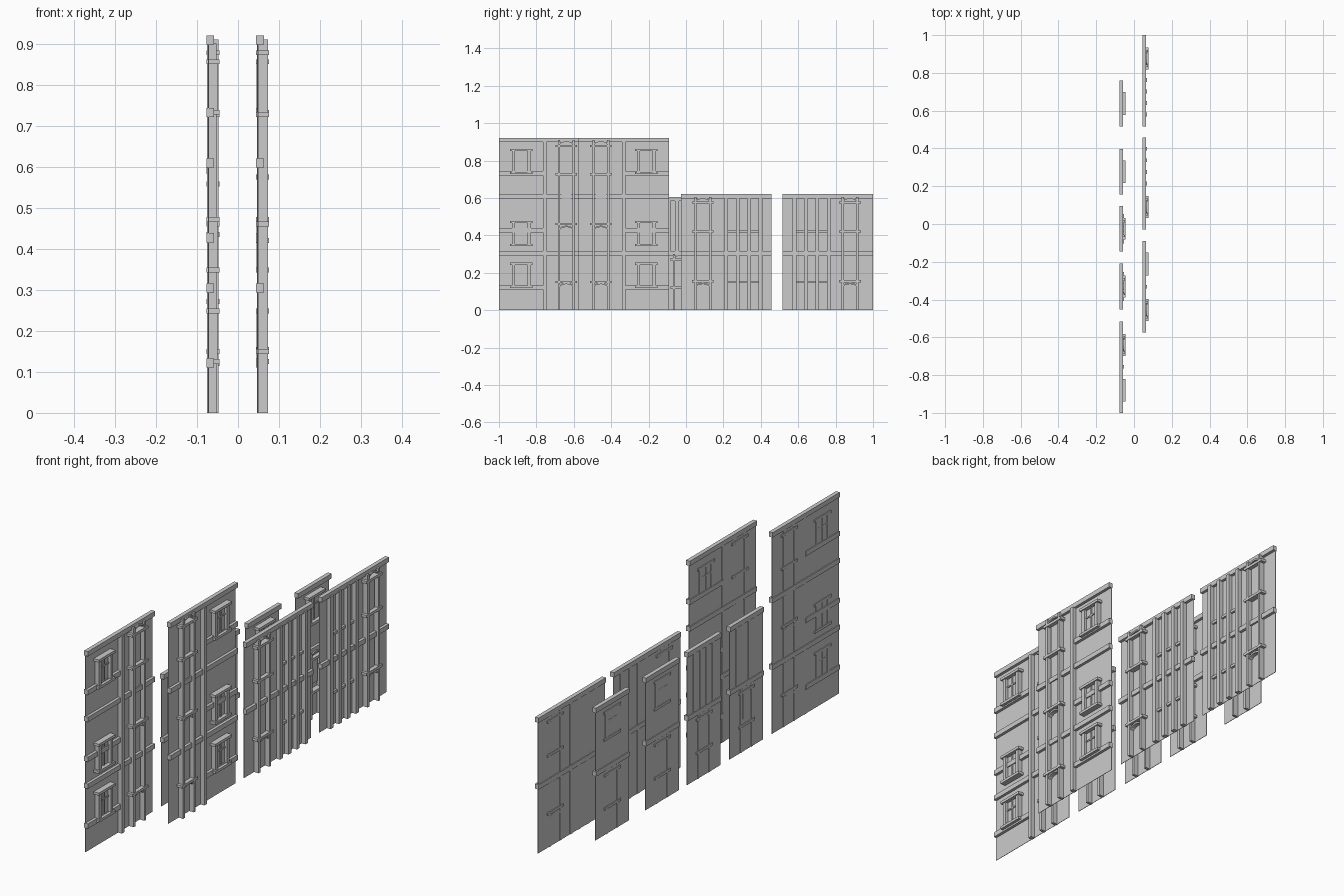
import bpy, bmesh, math
from mathutils import Matrix, Vector

cube = bpy.data.objects.get("Cube")
if cube:
    bpy.data.objects.remove(cube, do_unlink=True)

stone = bpy.data.materials.new("grey_stone")
stone.use_nodes = True
GREY = (0.6, 0.6, 0.6, 1)
stone.diffuse_color = GREY
stone.node_tree.nodes["Principled BSDF"].inputs["Base Color"].default_value = GREY


class Part:
    """Collects boxes and arches into one named object."""

    def __init__(self, name, x0):
        self.name, self.x0, self.bm = name, x0, bmesh.new()

    def box(self, depth, y, z):
        lo = Vector((self.x0 + depth[0], y[0], z[0]))
        hi = Vector((self.x0 + depth[1], y[1], z[1]))
        m = Matrix.Translation((lo + hi) / 2) @ Matrix.Diagonal((*(hi - lo), 1))
        bmesh.ops.create_cube(self.bm, size=1, matrix=m)

    def arch(self, depth, yc, half, z, rise, thick, steps=8):
        outline = []
        for i in range(steps + 1):
            a = math.pi * i / steps
            outline.append((yc + half * math.cos(a), z + rise * math.sin(a)))
        outline += [(y, v - thick) for y, v in reversed(outline)]
        verts = [self.bm.verts.new((self.x0 + depth[0], y, v)) for y, v in outline]
        face = self.bm.faces.new(verts)
        out = bmesh.ops.extrude_face_region(self.bm, geom=[face])["geom"]
        moved = [v for v in out if isinstance(v, bmesh.types.BMVert)]
        bmesh.ops.translate(self.bm, verts=moved, vec=(depth[1] - depth[0], 0, 0))

    def finish(self):
        bmesh.ops.recalc_face_normals(self.bm, faces=self.bm.faces)
        mesh = bpy.data.meshes.new(self.name)
        self.bm.to_mesh(mesh)
        self.bm.free()
        mesh.materials.append(stone)
        obj = bpy.data.objects.new(self.name, mesh)
        bpy.context.collection.objects.link(obj)


# Depth ranges measured from the wall plane
WALL = (0, 0.002)
BAND = (-0.004, 0.015)
POST = (-0.002, 0.025)
LEDGE = (-0.004, 0.028)
SLAT = (-0.002, 0.021)
PANE = (-0.001, 0.010)
STOREY = 0.305


def wall(name, x0, y, height):
    p = Part(name + "_wall", x0)
    p.box(WALL, y, (0, height - 0.01))
    p.finish()
    # Storey bands and top cornice
    p = Part(name + "_bands", x0)
    for k in range(1, round(height / STOREY)):
        p.box(BAND, y, (k * STOREY - 0.012, k * STOREY + 0.01))
    p.box(BAND, y, (height - 0.022, height))
    p.finish()


def bay(name, x0, yc, top, ledges, arches):
    # Paired posts with ledges, arches and panes between
    p = Part(name + "_bay", x0)
    for s in (-1, 1):
        e = yc + s * 0.039
        p.box(POST, (e - 0.006, e + 0.006), (0, top))
    for z in ledges:
        p.box(LEDGE, (yc - 0.058, yc + 0.058), (z - 0.006, z + 0.006))
    for z in arches:
        p.arch(SLAT, yc, 0.036, z, 0.02, 0.008)
    p.finish()
    p = Part(name + "_bay_panes", x0)
    p.box(PANE, (yc - 0.026, yc + 0.026), (0.15, min(top, 0.3) - 0.01))
    for low, high in zip(ledges[1:], ledges[2:]):
        p.box(PANE, (yc - 0.026, yc + 0.026), (low, high))
    p.finish()


def window(name, x0, yc, z):
    # Sill, lintel, jambs, pane and bars
    p = Part(name + "_window", x0)
    for v in (z, z + 0.123):
        p.box(LEDGE, (yc - 0.06, yc + 0.06), (v - 0.006, v + 0.006))
    for s in (-1, 1):
        e = yc + s * 0.042
        p.box((-0.003, 0.023), (e - 0.009, e + 0.009), (z, z + 0.123))
    p.box(PANE, (yc - 0.034, yc + 0.034), (z, z + 0.123))
    p.box((-0.002, 0.014), (yc - 0.003, yc + 0.003), (z, z + 0.123))
    p.box((-0.002, 0.014), (yc - 0.034, yc + 0.034), (z + 0.075, z + 0.081))
    p.finish()


def slats(name, x0, centres, z):
    p = Part(name + "_slats", x0)
    for y in centres:
        p.box(SLAT, (y - 0.01, y + 0.01), z)
    p.finish()


def strip(name, x0, y, top):
    p = Part(name + "_strip", x0)
    p.box(SLAT, (y - 0.009, y + 0.009), (0, top))
    p.finish()


BACK, FRONT = -0.073, 0.048

# Tall three-storey panels: window half and bay half
for name, x0, y, win_y, bay_y, strip_y, half in (
        ("tall_front", BACK, (-1, -0.515), -0.88, -0.64, -0.755, (-1, -0.755)),
        ("tall_middle", FRONT, (-0.575, -0.09), -0.212, -0.455, -0.333, (-0.333, -0.09))):
    wall(name, x0, y, 0.92)
    bay(name, x0, bay_y, 0.91, (0.15, 0.46, 0.727, 0.878), (0.127, 0.432, 0.888))
    strip(name, x0, strip_y, 0.9)
    for level, z in zip(("lower", "middle", "upper"), (0.125, 0.348, 0.733)):
        window(name + "_" + level, x0, win_y, z)
    # Sill-height courses beside the windows
    p = Part(name + "_sill_courses", x0)
    for k in range(3):
        z = 0.122 + k * STOREY
        p.box(BAND, half, (z - 0.011, z + 0.011))
    p.finish()

# Wide two-storey panels: bay half and slatted half
for name, y, bay_y, first in (("wide_middle", (-0.028, 0.457), 0.09, 0.215),
                              ("wide_rear", (0.515, 1), 0.877, 0.58)):
    wall(name, FRONT, y, 0.62)
    bay(name, FRONT, bay_y, 0.605, (0.155, 0.42, 0.575), (0.127, 0.583))
    centres = [first + 0.061 * i for i in range(4)]
    slats(name, FRONT, centres, (0, 0.605))
    p = Part(name + "_rails", FRONT)
    for z in (0.15, 0.42):
        p.box((0, 0.012), (centres[0], centres[-1]), (z - 0.006, z + 0.006))
    p.finish()

# Narrow two-storey panels: bay below, slats or window above
for i, yc in enumerate((-0.331, -0.025, 0.277, 0.638)):
    name = "narrow_" + str(i + 1)
    wall(name, BACK, (yc - 0.121, yc + 0.121), 0.605)
    bay(name, BACK, yc, 0.3, (0.12, 0.272), (0.28,))
    if i < 2:
        slats(name, BACK, [yc + 0.045 * k for k in (-1.5, -0.5, 0.5, 1.5)], (0.3, 0.59))
    else:
        window(name, BACK, yc, 0.435)
